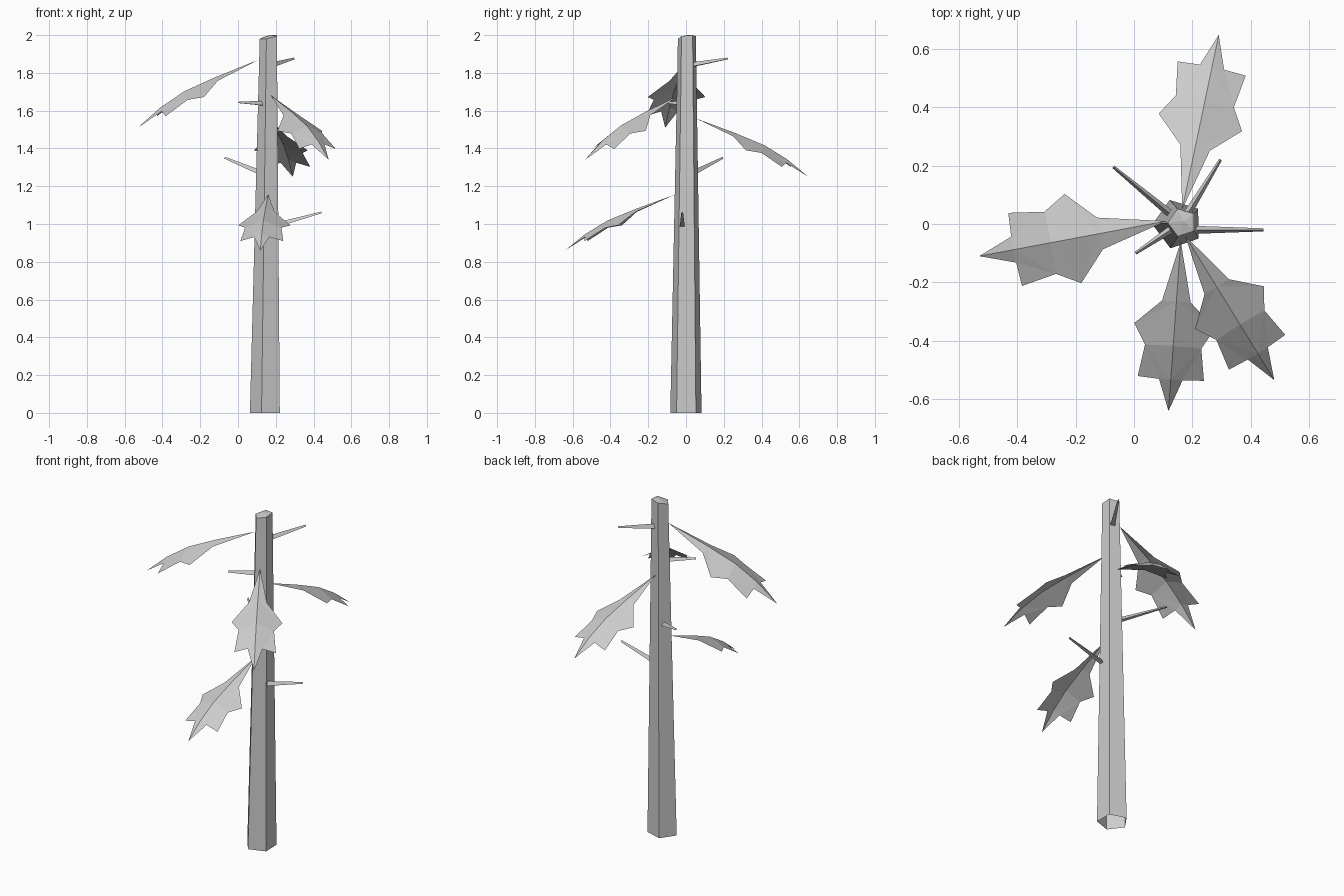
import bpy, bmesh, math
from mathutils import Vector, Matrix

cube = bpy.data.objects.get("Cube")
if cube:
    bpy.data.objects.remove(cube, do_unlink=True)

GREY = (0.6, 0.6, 0.6, 1)
grey = bpy.data.materials.new("plain grey")
grey.use_nodes = True
grey.diffuse_color = GREY
grey.node_tree.nodes["Principled BSDF"].inputs["Base Color"].default_value = GREY


def make_object(name, bm):
    mesh = bpy.data.meshes.new(name)
    bm.to_mesh(mesh)
    bm.free()
    mesh.materials.append(grey)
    obj = bpy.data.objects.new(name, mesh)
    bpy.context.collection.objects.link(obj)
    return obj


# Trunk: tapered five-sided tube, open below, with a tilted cap on top
def make_trunk():
    bm = bmesh.new()

    def ring(cx, cy, radius):
        angles = [math.radians(-107 + 72 * i) for i in range(5)]
        return [bm.verts.new((cx + radius * math.cos(a), cy + radius * math.sin(a), 0))
                for a in angles]

    low, high = ring(0.15, 0, 0.087), ring(0.165, 0.005, 0.05)
    for v in high:
        v.co.z = min(2, 1.99 + 0.2 * (v.co.x - 0.165) + 0.15 * v.co.y)
    peak = bm.verts.new((0.17, 0.01, 2))
    for i in range(5):
        j = (i + 1) % 5
        bm.faces.new((low[i], low[j], high[j], high[i]))
        bm.faces.new((high[i], high[j], peak))
    return make_object("trunk", bm)


# Leaf: half outline and midrib, mirrored across the midrib
RIB = [(0, 0, 0), (0.23, 0, -0.09), (0.40, 0, -0.165), (0.53, 0, -0.25), (0.65, 0, -0.355)]
EDGE = [(0.23, 0.055, -0.11), (0.324, 0.155, -0.195), (0.403, 0.108, -0.21),
        (0.525, 0.127, -0.295), (0.53, 0.045, -0.27)]
FACES = ["r0 r1 e0", "r1 e1 e0", "r1 r2 e1", "r2 e2 e1", "r2 r3 e2",
         "r3 e4 e2", "e4 e3 e2", "r3 r4 e4"]


def make_leaf(name, root, tip):
    bm = bmesh.new()
    rib = [bm.verts.new(p) for p in RIB]
    for side in (1, -1):
        edge = [bm.verts.new((x, y * side, z)) for x, y, z in EDGE]
        for face in FACES:
            loop = [(rib if k[0] == "r" else edge)[int(k[1])] for k in face.split()]
            bm.faces.new(loop[::side])
    run = Vector(tip) - Vector(root)
    # Plan direction and length set the turn and size
    plan = run.xy.length / RIB[-1][0]
    drop = run.z / RIB[-1][2]
    bm.transform(Matrix.Translation(root)
                 @ Matrix.Rotation(math.atan2(run.y, run.x), 4, "Z")
                 @ Matrix.Diagonal((plan, plan, drop, 1)))
    return make_object(name, bm)


# Twig: thin tapered three-sided stick
def make_twig(name, root, tip):
    bm = bmesh.new()
    run = Vector(tip) - Vector(root)
    bmesh.ops.create_cone(bm, cap_ends=True, segments=3, radius1=0.016,
                          radius2=0.006, depth=run.length)
    bm.transform(Matrix.Translation((Vector(root) + Vector(tip)) / 2)
                 @ run.to_track_quat("Z", "Y").to_matrix().to_4x4())
    return make_object(name, bm)


make_trunk()
make_leaf("right_leaf", (0.11, 0.01, 1.87), (-0.53, -0.11, 1.51))
make_leaf("back_leaf", (0.165, 0.05, 1.56), (0.29, 0.647, 1.25))
make_leaf("front_leaf", (0.16, -0.06, 1.155), (0.118, -0.64, 0.86))
make_leaf("front_left_leaf", (0.175, -0.04, 1.68), (0.48, -0.534, 1.34))

make_twig("back_left_twig", (0.18, 0.03, 1.84), (0.296, 0.22, 1.875))
make_twig("front_right_twig", (0.14, -0.01, 1.635), (0.005, -0.1, 1.643))
make_twig("back_right_twig", (0.13, 0.03, 1.265), (-0.07, 0.195, 1.35))
make_twig("left_twig", (0.2, -0.02, 0.99), (0.443, -0.02, 1.06))
